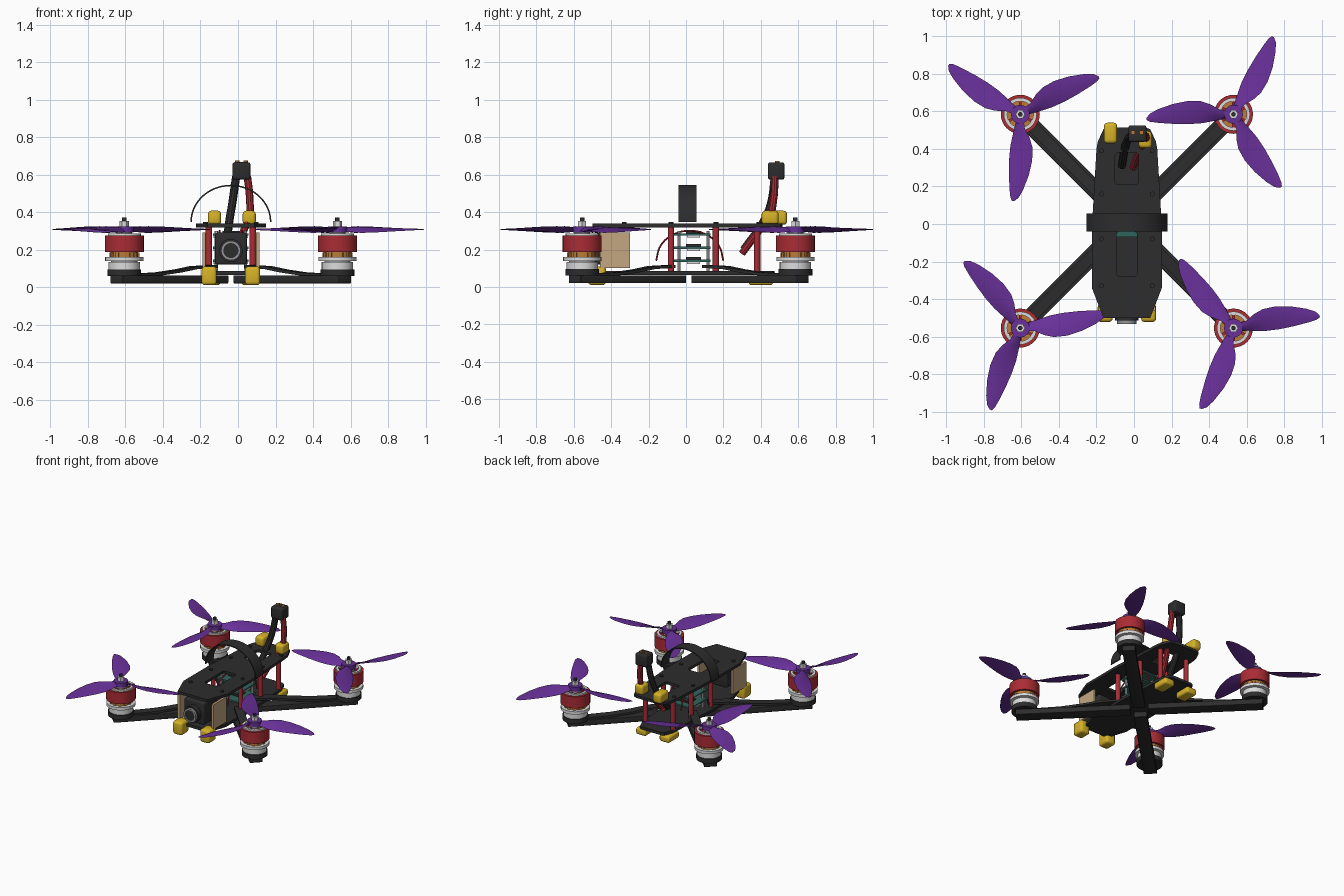
import bpy, bmesh, math
from mathutils import Vector, Matrix

if "Cube" in bpy.data.objects:
    bpy.data.objects.remove(bpy.data.objects["Cube"], do_unlink=True)

CX, CY = -0.038, 0.015


def material(name, r, g, b):
    m = bpy.data.materials.new(name)
    m.use_nodes = True
    m.diffuse_color = (r, g, b, 1)
    m.node_tree.nodes["Principled BSDF"].inputs["Base Color"].default_value = (r, g, b, 1)
    return m


BLACK = material("carbon black", .026, .026, .026)
RED = material("anodised red", .4, .025, .035)
PURPLE = material("propeller purple", .14, .03, .32)
YELLOW = material("printed yellow", .68, .45, .02)
TAN = material("tan plate", .55, .38, .22)
SILVER = material("silver", .72, .72, .72)
GREY = material("steel grey", .3, .3, .31)
COPPER = material("copper", .5, .2, .04)
TEAL = material("circuit teal", .03, .13, .11)


def add(name, mesh, mat):
    ob = bpy.data.objects.new(name, mesh)
    bpy.context.collection.objects.link(ob)
    mesh.materials.clear()
    mesh.materials.append(mat)
    bpy.ops.object.select_all(action='DESELECT')
    ob.select_set(True)
    bpy.context.view_layer.objects.active = ob
    bpy.ops.object.shade_smooth_by_angle(angle=math.radians(35))
    return ob


def finish(name, bm, mat):
    bmesh.ops.recalc_face_normals(bm, faces=bm.faces)
    mesh = bpy.data.meshes.new(name)
    bm.to_mesh(mesh)
    bm.free()
    return add(name, mesh, mat)


def box(name, centre, size, mat, bevel=0, turn=None):
    bm = bmesh.new()
    bmesh.ops.create_cube(bm, size=1, matrix=Matrix.Diagonal((*size, 1)))
    if bevel:
        bmesh.ops.bevel(bm, geom=bm.edges[:], offset=bevel, segments=3, profile=.5, affect='EDGES')
    bm.transform(Matrix.Translation(centre) @ (turn or Matrix()))
    return finish(name, bm, mat)


def ring(name, centre, inner, outer, z0, z1, mat, sides=32, turn=None):
    """Cylinder along z, or a tube when inner is above zero."""
    bm = bmesh.new()
    pts = [(inner, z0), (outer, z0), (outer, z1), (inner, z1)]
    verts = [bm.verts.new((r, 0, z)) for r, z in pts]
    edges = [bm.edges.new((verts[i], verts[(i + 1) % 4])) for i in range(4 if inner else 3)]
    bmesh.ops.spin(bm, geom=verts + edges, cent=(0, 0, 0), axis=(0, 0, 1),
                   angle=math.tau, steps=sides, use_duplicate=False)
    bmesh.ops.remove_doubles(bm, verts=bm.verts, dist=.0002)
    bm.transform(Matrix.Translation(centre) @ (turn or Matrix()))
    return finish(name, bm, mat)


def from_curve(name, cu, mat):
    ob = bpy.data.objects.new(name + "_path", cu)
    bpy.context.collection.objects.link(ob)
    bpy.context.view_layer.update()
    mesh = bpy.data.meshes.new_from_object(ob.evaluated_get(bpy.context.evaluated_depsgraph_get()))
    bpy.data.objects.remove(ob, do_unlink=True)
    return add(name, mesh, mat)


def tube(name, pts, radius, mat):
    cu = bpy.data.curves.new(name, 'CURVE')
    cu.dimensions = '3D'
    cu.bevel_depth, cu.bevel_resolution, cu.use_fill_caps = radius, 3, True
    sp = cu.splines.new('BEZIER')
    sp.bezier_points.add(len(pts) - 1)
    for p, co in zip(sp.bezier_points, pts):
        p.co = co
        p.handle_left_type = p.handle_right_type = 'AUTO'
    return from_curve(name, cu, mat)


def plate(name, loops, z0, z1, mat):
    """Flat plate: first loop is the outline, the others are cut-outs."""
    cu = bpy.data.curves.new(name, 'CURVE')
    cu.dimensions, cu.fill_mode, cu.extrude = '2D', 'BOTH', (z1 - z0) / 2
    for loop in loops:
        sp = cu.splines.new('POLY')
        sp.points.add(len(loop) - 1)
        for p, (x, y) in zip(sp.points, loop):
            p.co = (x, y, 0, 1)
        sp.use_cyclic_u = True
    ob = from_curve(name, cu, mat)
    ob.data.transform(Matrix.Translation((CX, 0, (z0 + z1) / 2)))
    return ob


def mirrored(half):
    return half + [(-x, y) for x, y in reversed(half)]


# Frame plates
outline = mirrored([(.125, -.5), (.135, -.475), (.187, -.34), (.187, -.02),
                    (.162, .4), (.155, .44), (.125, .505), (.1, .515)])
windows = [mirrored([(w - .012, a), (w, a + .012), (w, b - .012), (w - .012, b)])
           for w, a, b in ((.055, -.28, -.04), (.062, .21, .38))]
plate("top_plate", [outline] + windows, .318, .338, BLACK)
plate("bottom_plate", [[(x * .82, y * .92) for x, y in outline]], .064, .085, BLACK)

# Standoffs and plate screws
for s in (-1, 1):
    for y in (-.08, .16, .38):
        ring("standoff", (CX + s * .117, y, 0), 0, .017, .08, .32, RED, 16)
    for y in (-.33, -.08, .16, .39):
        ring("plate_screw", (CX + s * .135, y, 0), 0, .013, .337, .347, BLACK, 12)

# Front camera with side plates
box("camera_body", (CX, -.4, .205), (.17, .16, .17), BLACK, .012)
back = Matrix.Rotation(math.pi / 2, 4, 'X')
ring("lens_barrel", (CX, -.46, .195), 0, .062, 0, .055, BLACK, 32, back)
ring("lens_rim", (CX, -.515, .195), .04, .052, 0, .018, GREY, 32, back)
ring("lens_glass", (CX, -.51, .195), 0, .041, 0, .016, BLACK, 32, back)
for s in (-1, 1):
    box("camera_side_plate", (CX + s * .143, -.38, .195), (.018, .16, .19), TAN)
    box("front_foot", (CX + s * .116, -.475, .06), (.08, .095, .1), YELLOW, .018)
    box("rear_foot", (CX + s * .1, .4, .035), (.085, .13, .05), YELLOW, .014)

# Electronics stack
for z in (.14, .21, .28):
    box("circuit_board", (CX, .03, z), (.19, .2, .012), TEAL)
    box("board_chip", (CX, .04, z + .012), (.09, .08, .014), BLACK)
    for sx in (-1, 1):
        box("board_connector", (CX + sx * .08, .04, z - .011), (.025, .07, .012), SILVER)
for sx in (-1, 1):
    for sy in (-1, 1):
        ring("stack_post", (CX + sx * .078, .04 + sy * .078, 0), 0, .009, .08, .3, SILVER, 10)
    tube("power_wire", [(CX + sx * .06, .02 + .18 * math.cos(a), .14 + .16 * math.sin(a))
                        for a in [math.pi * i / 6 for i in range(7)]], .005, RED)

# Battery strap: thin hoop
bm = bmesh.new()
arc = [(math.cos(math.pi * i / 32), math.sin(math.pi * i / 32)) for i in range(33)]
rows = [[bm.verts.new((CX + r * c, y, .348 + (r - .018) * s)) for c, s in arc]
        for r, y in ((.216, -.04), (.216, .056), (.208, .056), (.208, -.04))]
for a, b in zip(rows, rows[1:] + rows[:1]):
    for i in range(32):
        bm.faces.new((a[i], a[i + 1], b[i + 1], b[i]))
for i in (0, -1):
    bm.faces.new([r[i] for r in rows])
finish("battery_strap", bm, BLACK)

# Rear antenna, its tubes and clamps
box("antenna_head", (.018, .482, .62), (.096, .088, .092), BLACK, .012)
for x in (-.005, .04):
    ring("antenna_contact", (x, .488, 0), 0, .012, .66, .674, COPPER, 12)
tube("antenna_tube", [(.05, .475, .59), (.062, .47, .48), (.06, .445, .37),
                      (.03, .39, .3), (-.005, .3, .18)], .02, RED)
tube("antenna_cable", [(-.01, .475, .59), (-.03, .455, .45), (-.045, .42, .36),
                       (-.065, .31, .2)], .022, BLACK)
box("left_clamp", (.06, .45, .37), (.07, .09, .075), YELLOW, .018)
box("right_clamp", (-.125, .485, .37), (.07, .11, .075), YELLOW, .018)


# Propeller: three twisted blades on a hub
BLADE = [(.03, .045, 0, 28), (.075, .062, .002, 27), (.12, .098, .012, 21), (.17, .122, .018, 16),
         (.24, .126, .019, 12), (.32, .108, .015, 9), (.4, .074, .007, 7), (.445, .044, 0, 5),
         (.464, .012, -.006, 4)]


def propeller(centre, start, hand):
    bm = bmesh.new()
    for k in range(3):
        spin = Matrix.Rotation(math.radians(start + 120 * k), 4, 'Z')
        prev = None
        for r, w, off, pitch in BLADE:
            t = .008 * (1 - r * 1.7) + .001
            section = []
            for u, v in ((-.5, 0), (-.2, .7), (.2, 1), (.5, 0), (.2, -.5), (-.2, -.7)):
                p = Vector((u * w, v * t))
                p.rotate(Matrix.Rotation(math.radians(pitch), 2))
                co = spin @ Vector((r, hand * (off + p.x), p.y)) + Vector((*centre, .307))
                section.append(bm.verts.new(co))
            if prev:
                for i in range(6):
                    j = (i + 1) % 6
                    bm.faces.new((prev[i], prev[j], section[j], section[i]))
            else:
                bm.faces.new(section)
            prev = section
        bm.faces.new(prev)
    finish("propeller_blades", bm, PURPLE)
    ring("propeller_hub", (*centre, 0), 0, .05, .291, .323, PURPLE)


# Arms, motors and propellers
MOTOR = [("motor_base", 0, .09, .06, .095, BLACK), ("motor_mount", 0, .084, .095, .133, SILVER),
         ("stator_gap", 0, .07, .133, .14, GREY), ("motor_flange", 0, .102, .138, .16, SILVER),
         ("motor_windings", 0, .074, .16, .24, COPPER), ("motor_bell", .088, .104, .187, .275, RED),
         ("bell_rim", .07, .088, .26, .287, SILVER), ("bell_hub", 0, .042, .24, .292, GREY)]

for sx, sy, start in ((-1, 1, 26), (1, 1, 62.3), (-1, -1, 9.4), (1, -1, 8.6)):
    mx, my = CX + sx * .5685, CY + sy * .57
    heading = math.atan2(sy, sx)
    turn = Matrix.Rotation(heading, 4, 'Z')
    inner, outer = .063, .863
    mid = Vector((CX, CY, .041)) + turn @ Vector(((inner + outer) / 2, 0, 0))
    box("arm", mid, (outer - inner, .092, .042), BLACK, .004, turn)

    # Flat cable cover rising along the arm to the body
    bm = bmesh.new()
    path = [(.13, .118), (.28, .112), (.4, .094), (.55, .078), (.75, .072)]
    rows = [[bm.verts.new((r, w, z + h)) for w, h in ((-.03, 0), (.03, 0), (.03, -.016), (-.03, -.016))]
            for r, z in path]
    for a, b in zip(rows, rows[1:]):
        for i in range(4):
            j = (i + 1) % 4
            bm.faces.new((a[i], a[j], b[j], b[i]))
    bm.faces.new(rows[0])
    bm.faces.new(rows[-1])
    bm.transform(Matrix.Translation((CX, CY, 0)) @ turn)
    finish("arm_cable", bm, BLACK)

    for name, r0, r1, z0, z1, mat in MOTOR:
        ring(name, (mx, my, 0), r0, r1, z0, z1, mat)
    for k in range(12):
        spin = Matrix.Rotation(math.tau * k / 12, 4, 'Z')
        pos = Vector((mx, my, .172)) + spin @ Vector((.074, 0, 0))
        box("winding", pos, (.012, .02, .026), COPPER, 0, spin)
        if k % 2:
            pos = Vector((mx, my, .272)) + spin @ Vector((.058, 0, 0))
            box("bell_spoke", pos, (.05, .014, .016), RED, 0, spin)
    propeller((mx, my), start, -sx * sy)
    ring("prop_nut", (mx, my, 0), 0, .025, .32, .352, SILVER, 6)
    ring("motor_shaft", (mx, my, 0), 0, .012, .35, .371, BLACK, 12)
